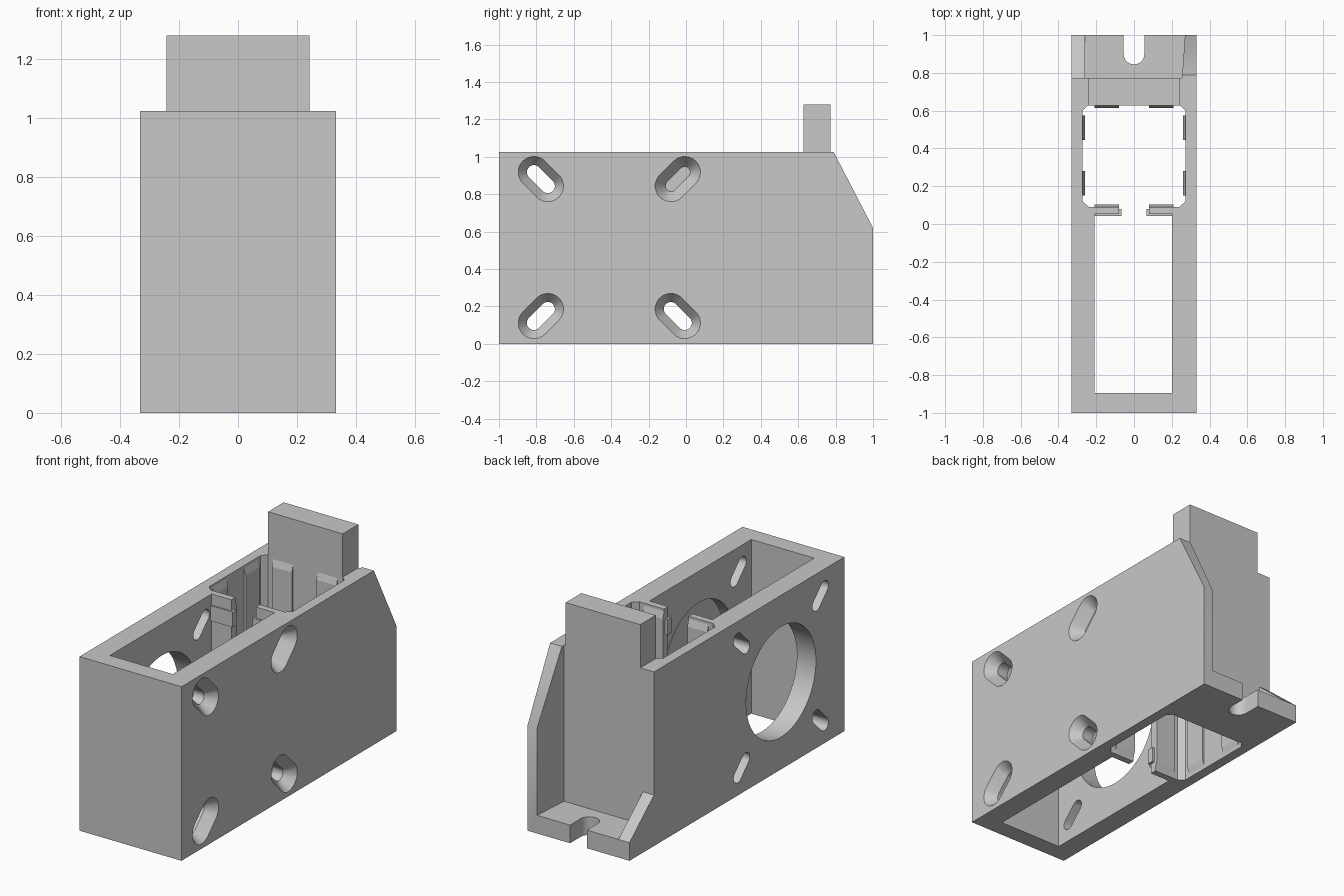
import bpy
import bmesh
from math import cos, sin, pi, atan2

cube = bpy.data.objects.get("Cube")
if cube:
    bpy.data.objects.remove(cube, do_unlink=True)

grey = bpy.data.materials.new("plain grey")
grey.use_nodes = True
grey.diffuse_color = (0.58, 0.58, 0.58, 1)
grey.node_tree.nodes["Principled BSDF"].inputs["Base Color"].default_value = grey.diffuse_color


def loft(name, ring_a, ring_b):
    """Closed solid between two matching rings of points."""
    bm = bmesh.new()
    a = [bm.verts.new(p) for p in ring_a]
    b = [bm.verts.new(p) for p in ring_b]
    bm.faces.new(a)
    bm.faces.new(b)
    for i in range(len(a)):
        j = (i + 1) % len(a)
        bm.faces.new((a[i], a[j], b[j], b[i]))
    bmesh.ops.recalc_face_normals(bm, faces=bm.faces)
    mesh = bpy.data.meshes.new(name)
    bm.to_mesh(mesh)
    bm.free()
    mesh.materials.append(grey)
    obj = bpy.data.objects.new(name, mesh)
    bpy.context.collection.objects.link(obj)
    return obj


def place(profile, axis, at):
    """Put a flat profile at a position along an axis."""
    if axis == "X":
        return [(at, u, v) for u, v in profile]
    if axis == "Y":
        return [(u, at, v) for u, v in profile]
    return [(u, v, at) for u, v in profile]


def prism(name, profile, axis, lo, hi):
    return loft(name, place(profile, axis, lo), place(profile, axis, hi))


def box(name, x0, x1, y0, y1, z0, z1):
    return prism(name, [(x0, y0), (x1, y0), (x1, y1), (x0, y1)], "Z", z0, z1)


def stadium(cu, cv, du, dv, radius, steps=14):
    """Slot outline centred at (cu, cv) with half-length vector (du, dv)."""
    start = atan2(dv, du) - pi / 2
    points = []
    for side in (1, -1):
        for i in range(steps + 1):
            t = start + pi * i / steps + (0 if side == 1 else pi)
            points.append((cu + side * du + radius * cos(t), cv + side * dv + radius * sin(t)))
    return points


WIDE, TOP, WALL_Y, BACK_Y, FLOOR, HIGH = 0.332, 1.025, 0.627, 0.772, 0.107, 1.4

# Main housing with the sloped rear corner, joined to the tall upright
housing = prism("housing", [(-1, 0), (1, 0), (1, 0.62), (0.79, TOP), (-1, TOP)],
                "X", -WIDE, WIDE)
upright = box("upright", -0.243, 0.243, WALL_Y - 0.03, BACK_Y + 0.03, 0.9, 1.28)
cutters = []

# Front chamber, rear chamber with clipped corners, and the passage between
cutters.append(box("front_chamber", -0.208, 0.202, -0.896, 0.052, -0.1, HIGH))
rear = [(0.24, 0.09), (0.272, 0.12), (0.272, 0.60), (0.245, WALL_Y)]
rear += [(-x, y) for x, y in reversed(rear)]
cutters.append(prism("rear_chamber", rear, "Z", -0.1, HIGH))
cutters.append(box("passage", -0.08, 0.08, 0, 0.2, -0.1, HIGH))

# Rear ledge, low gusset on the -x side and mounting notch
cutters.append(prism("ledge_space", [(-0.26, BACK_Y), (0.254, BACK_Y), (0.27, 1), (0.27, 1.2),
                                     (-0.26, 1.2)], "Z", FLOOR, HIGH))
cutters.append(prism("gusset_space", [(BACK_Y, 0.30), (1, FLOOR), (1.2, FLOOR),
                                      (1.2, HIGH), (BACK_Y, HIGH)], "X", -0.4, -0.25))
cutters.append(prism("notch", stadium(0, 1.1, 0, 0.2, 0.055), "Z", -0.1, 0.2))

# Large round bore: open through the -x wall, a blind pocket in the +x wall
CY, CZ = -0.41, 0.515
circle = [(CY + 0.325 * cos(2 * pi * i / 64), CZ + 0.325 * sin(2 * pi * i / 64))
          for i in range(64)]
cutters.append(prism("round_bore", circle, "X", -0.4, 0.27))

# Diagonal screw slots through both walls, countersunk on the +x side
for sy in (-1, 1):
    for sz in (-1, 1):
        y, z = CY + sy * 0.366, CZ + sz * 0.366
        dy, dz = sy * 0.037, sz * 0.037
        cutters.append(prism("screw_slot", stadium(y, z, dy, dz, 0.038), "X", -0.4, 0.4))
        cutters.append(loft("countersink",
                            place(stadium(y, z, dy, dz, 0.09), "X", 0.34),
                            place(stadium(y, z, dy, dz, 0.03), "X", 0.26)))

for tool in [upright] + cutters:
    tool.hide_render = True
    mod = housing.modifiers.new(tool.name, "BOOLEAN")
    mod.operation = "UNION" if tool == upright else "DIFFERENCE"
    mod.solver = "EXACT"
    mod.object = tool

# Bake the cuts and drop the helpers
bpy.context.view_layer.update()
graph = bpy.context.evaluated_depsgraph_get()
mesh = bpy.data.meshes.new_from_object(housing.evaluated_get(graph))
housing.modifiers.clear()
housing.data = mesh
for tool in [upright] + cutters:
    bpy.data.objects.remove(tool, do_unlink=True)


def rib(name, wall, inward, axis, lo, hi):
    """Thin vertical rib with tapered ends; stands off a wall."""
    face, root = wall + inward * 0.012, wall - inward * 0.01
    prism(name, [(root, 0.02), (wall, 0.02), (face, 0.06), (face, 0.97),
                 (wall, 1.01), (root, 1.01)], axis, lo, hi)


# Grip ribs and latch bars, mirrored on both sides
for side, label in ((1, "left"), (-1, "right")):
    for y in (0.215, 0.51):
        rib(label + "_wall_rib", side * 0.272, -side, "Y", y - 0.065, y + 0.065)
    lo, hi = sorted((side * 0.08, side * 0.21))
    rib(label + "_back_rib", WALL_Y, -1, "X", lo, hi)
    rib(label + "_tab_rib", 0.09, 1, "X", lo, hi)
    lo, hi = sorted((side * 0.066, side * 0.215))
    for z in (0.06, 0.87):
        box(label + "_latch_bar", lo, hi, 0.042, 0.08, z, z + 0.09)

# Smooth only the rounded cut walls
bpy.ops.object.select_all(action="DESELECT")
housing.select_set(True)
bpy.context.view_layer.objects.active = housing
bpy.ops.object.shade_smooth_by_angle(angle=pi / 6)
